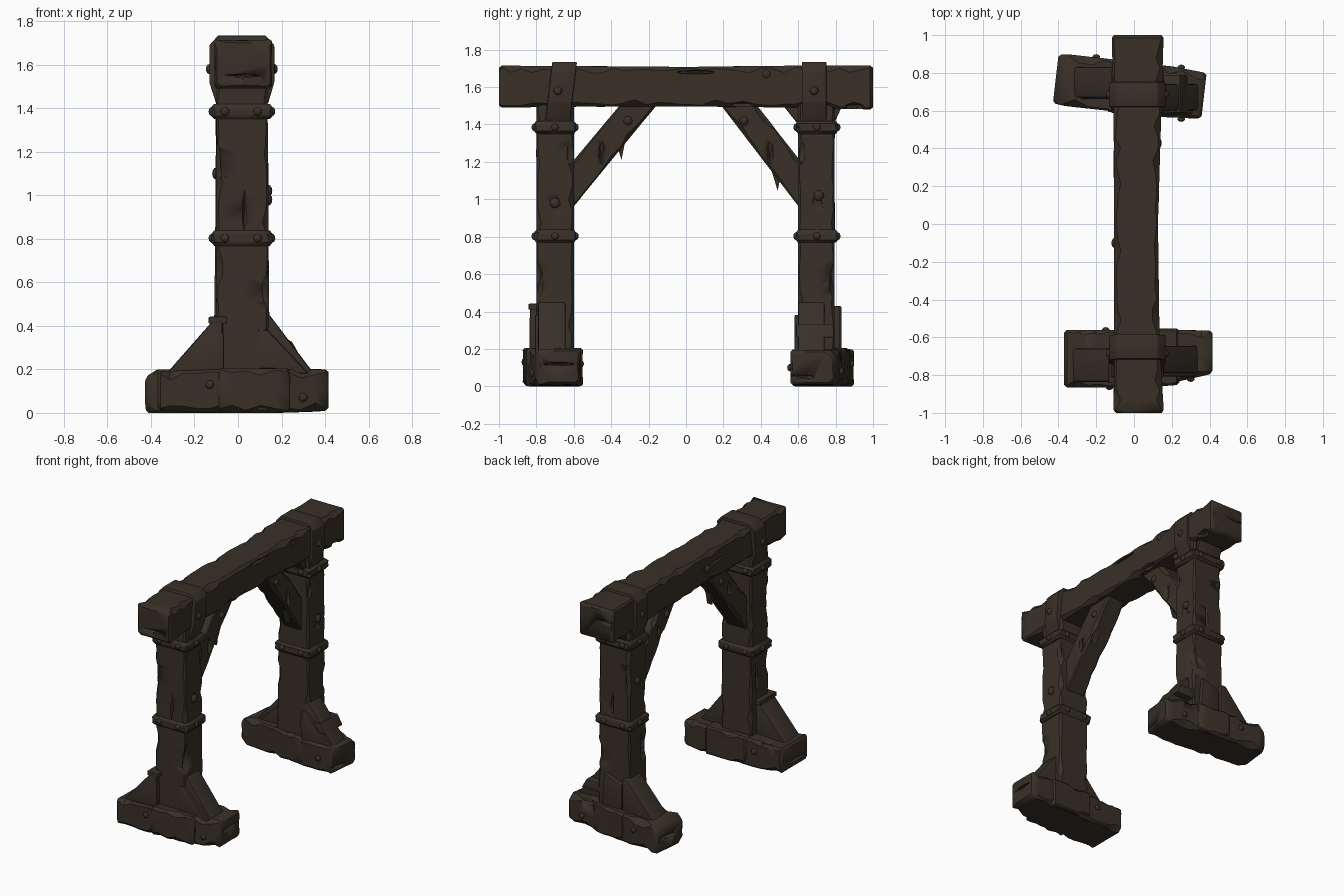
import bpy, bmesh, math, random
from mathutils import Matrix, Vector

if "Cube" in bpy.data.objects:
    bpy.data.objects.remove(bpy.data.objects["Cube"])

random.seed(7)
wood = bpy.data.materials.new("dark weathered wood")
wood.diffuse_color = (0.040, 0.030, 0.021, 1)
wood.use_nodes = True
wood.node_tree.nodes["Principled BSDF"].inputs["Base Color"].default_value = wood.diffuse_color


def finish(bm, name, angle=38):
    bmesh.ops.recalc_face_normals(bm, faces=bm.faces)
    me = bpy.data.meshes.new(name)
    bm.to_mesh(me)
    bm.free()
    ob = bpy.data.objects.new(name, me)
    bpy.context.collection.objects.link(ob)
    me.materials.append(wood)
    bpy.ops.object.select_all(action='DESELECT')
    ob.select_set(True)
    bpy.context.view_layer.objects.active = ob
    bpy.ops.object.shade_smooth_by_angle(angle=math.radians(angle))
    return ob


def timber(name, axis, stations, wear=0.016, dent=0.004, step=0.06, matrix=None):
    """Hewn beam lofted along an axis; stations are (t, a0, a1, b0, b1)."""
    rings, t0, t1 = [], stations[0][0], stations[-1][0]
    n = max(3, int((t1 - t0) / step))
    ts = [t0, t0 + 0.015] + [t0 + (t1 - t0) * i / n for i in range(1, n)] + [t1 - 0.015, t1]
    bm = bmesh.new()
    for i, t in enumerate(ts):
        k = max(j for j in range(len(stations) - 1) if stations[j][0] <= t + 1e-6)
        s, e = stations[k], stations[k + 1]
        f = min(1, (t - s[0]) / (e[0] - s[0]))
        a0, a1, b0, b1 = [s[m] + (e[m] - s[m]) * f for m in range(1, 5)]
        if i in (0, len(ts) - 1):
            a0, a1, b0, b1 = a0 + .012, a1 - .012, b0 + .012, b1 - .012
        else:
            t += random.uniform(-.3, .3) * min(step, .03) if 1 < i < len(ts) - 2 else 0
        c = [wear * random.choice((.5, .6, .8, 1, 1.2, 2)) for _ in range(4)]
        d = [random.uniform(-dent, dent * .4) for _ in range(4)]
        am, bm_ = (a0 + a1) / 2, (b0 + b1) / 2
        pts = [(a0 + c[0], b0), (am, b0 - d[0]), (a1 - c[1], b0),
               (a1, b0 + c[1]), (a1 + d[1], bm_), (a1, b1 - c[2]),
               (a1 - c[2], b1), (am, b1 + d[2]), (a0 + c[3], b1),
               (a0, b1 - c[3]), (a0 - d[3], bm_), (a0, b0 + c[0])]
        place = {'x': lambda a, b: (t, a, b), 'y': lambda a, b: (a, t, b),
                 'z': lambda a, b: (a, b, t)}[axis]
        rings.append([bm.verts.new(place(a, b)) for a, b in pts])
    for r, q in zip(rings, rings[1:]):
        for j in range(12):
            bm.faces.new((r[j], r[(j + 1) % 12], q[(j + 1) % 12], q[j]))
    bm.faces.new(rings[0])
    bm.faces.new(rings[-1])
    if matrix:
        bm.transform(matrix)
    return finish(bm, name)


def prism(name, profile, axis, lo, hi, bevel=0.01, matrix=None):
    """Profile extruded along x (profile in y,z) or y (profile in x,z)."""
    bm = bmesh.new()
    put = (lambda p, v: (v, p[0], p[1])) if axis == 'x' else (lambda p, v: (p[0], v, p[1]))
    A = [bm.verts.new(put(p, lo)) for p in profile]
    B = [bm.verts.new(put(p, hi)) for p in profile]
    bm.faces.new(A)
    bm.faces.new(B)
    for i in range(len(A)):
        j = (i + 1) % len(A)
        bm.faces.new((A[i], A[j], B[j], B[i]))
    bmesh.ops.recalc_face_normals(bm, faces=bm.faces)
    bmesh.ops.bevel(bm, geom=bm.edges[:], offset=bevel, segments=2, affect='EDGES', profile=.6)
    if matrix:
        bm.transform(matrix)
    return finish(bm, name)


def studs(name, items, r=0.02):
    """Rounded pegs; items are (position, axis index they stick out along)."""
    bm = bmesh.new()
    for p, ax in items:
        s = [r, r, r]
        s[ax] = r * .7
        bmesh.ops.create_uvsphere(bm, u_segments=10, v_segments=6, radius=1,
                                  matrix=Matrix.Translation(p) @ Matrix.Diagonal((*s, 1)))
    return finish(bm, name, 60)


def cracks(target, items):
    """Splits in the wood cut by pointed slivers: (position, half sizes)."""
    bm = bmesh.new()
    for p, s in items:
        bmesh.ops.create_icosphere(bm, subdivisions=1, radius=1,
                                   matrix=Matrix.Translation(p) @ Matrix.Diagonal((*s, 1)))
    cut = finish(bm, target.name + "_crack_cutter")
    cut.hide_render = True
    cut.hide_viewport = True
    m = target.modifiers.new("cracks", 'BOOLEAN')
    m.operation, m.object, m.solver = 'DIFFERENCE', cut, 'EXACT'


# top beam
beam = timber("top_beam", 'y', [(-1, -.108, .158, 1.49, 1.715), (-.6, -.105, .135, 1.495, 1.712),
                                (0, -.105, .127, 1.497, 1.708), (.6, -.108, .145, 1.49, 1.715),
                                (1, -.118, .157, 1.48, 1.715)], wear=.018)
cracks(beam, [((.13, .05, 1.68), (.025, .12, .012)), ((.135, .3, 1.50), (.03, .08, .025)),
              ((-.105, -.2, 1.62), (.02, .2, .008)), ((.15, .9, 1.49), (.04, .06, .03)),
              ((.02, -1, 1.55), (.10, .03, .008)), ((-.05, 1, 1.62), (.08, .03, .01))])

# posts
for side, sy in (("front", -1), ("back", 1)):
    yo, yi = (-.80, -.60) if sy < 0 else (.60, .795)
    dx = 0 if sy < 0 else -.012
    post = timber(side + "_post", 'z', [(.15, -.10 + dx, .145, yo, yi), (.9, -.098 + dx / 2, .14, yo, yi),
                                        (1.55, -.10, .135, yo, yi)], wear=.014, dent=.003)
    cracks(post, [((.03, .8 * sy, .93), (.012, .025, .10)), ((.14, .7 * sy, .98), (.012, .03, .05)),
                  ((-.10, .66 * sy, .6), (.02, .012, .13)), ((.14, .79 * sy, .56), (.035, .03, .10)),
                  ((-.10, .79 * sy, 1.15), (.03, .02, .13)), ((.14, .62 * sy, 1.25), (.02, .02, .07))])
    # collars with pegs around each post
    for level, z in (("middle", .803), ("upper", 1.385)):
        timber(f"{side}_{level}_collar", 'z', [(z - .035, -.122, .158, .7 * sy - .112, .7 * sy + .112),
                                               (z + .035, -.122, .158, .7 * sy - .112, .7 * sy + .112)],
               wear=.012, dent=.003)
        studs(f"{side}_{level}_collar_pegs",
              [((x, .7 * sy + d, z), 1) for x in (-.06, .09) for d in (-.112, .112)] +
              [((x, .7 * sy, z), 0) for x in (-.122, .158)])
    # saddle strap over the beam
    lean = .03 if sy < 0 else 0
    hug = Matrix.Translation((0, .685 * sy if sy > 0 else -.665, 0)) @ Matrix(
        ((1, 0, 0, 0), (0, 1, lean * 4, -lean * 4 * 1.6), (0, 0, 1, 0), (0, 0, 0, 1)))
    prism(side + "_beam_strap", [(-.10, 1.42), (-.132, 1.52), (-.132, 1.69), (-.09, 1.735),
                                 (.125, 1.735), (.167, 1.69), (.167, 1.52), (.138, 1.42)],
          'y', -.066, .066, .008, hug)
    studs(side + "_strap_pegs", [((-.132, .685 * sy, 1.58), 0), ((.167, .685 * sy, 1.58), 0)], .023)
    # diagonal brace between post and beam
    a, b = (Vector((.012, .68 * sy, .99)), Vector((.012, (.2 if sy < 0 else .23) * sy, 1.57)))
    L = (b - a).length
    ang = math.atan2(b.y - a.y, b.z - a.z)
    brace = timber(side + "_diagonal_brace", 'z', [(0, -.075, .075, -.079, .079), (L, -.075, .075, -.075, .075)],
                   wear=.012, dent=.003, matrix=Matrix.Translation(a) @ Matrix.Rotation(-ang, 4, 'X'))
    cracks(brace, [((.09, .45 * sy, 1.25), (.03, .02, .07)), ((-.065, .4 * sy, 1.33), (.025, .015, .06))])
    studs(side + "_brace_pegs", [((x, .31 * sy, 1.42), 0) for x in (-.063, .087)], .024)
    # hanging splinter under the brace
    sp = (-.345, 1.21) if sy < 0 else (.49, 1.045)
    prism(side + "_splinter", [sp, (sp[0] - .03, sp[1] + .10), (sp[0] - .02, sp[1] + .19),
                               (sp[0] + .03, sp[1] + .15), (sp[0] + .014, sp[1] + .07)], 'x', .03, .075, .004)

# flared bracket at the top of the back post
prism("back_post_bracket", [(.60, 1.40), (.52, 1.50), (.835, 1.50), (.79, 1.40)], 'x', -.08, .115, .008)
# wood knots
studs("wood_knots", [((.139, -.7, .98), 0), ((.139, .71, 1.02), 0), ((.128, .43, 1.67), 0),
                     ((-.10, -.1, 1.6), 0), ((-.10, .7, 1.1), 0)], .028)

# foot blocks: the front one tapers, the back one is turned
foot_f = timber("front_foot", 'x', [(-.37, -.865, -.562, .012, .19), (-.1, -.865, -.56, 0, .2),
                                    (.2, -.845, -.56, 0, .2), (.415, -.79, -.565, .01, .2)], wear=.02)
turn = Matrix.Translation((-.012, .722, 0)) @ Matrix.Rotation(-.115, 4, 'Z')
foot_b = timber("back_foot", 'x', [(-.405, -.13, .13, .0, .165), (-.34, -.137, .137, .0, .2),
                                   (.2, -.135, .135, 0, .2), (.385, -.12, .122, .01, .195)],
                wear=.02, matrix=turn)
cracks(foot_f, [((.03, -.87, .02), (.06, .03, .035)), ((.415, -.68, .12), (.04, .1, .01)),
                ((-.25, -.56, .2), (.07, .03, .03)), ((-.37, -.72, .06), (.03, .12, .012))])
cracks(foot_b, [((.37, .62, .05), (.04, .08, .015)), ((.2, .83, .2), (.06, .04, .03)),
                ((-.41, .8, .1), (.03, .09, .012))])
# raised wraps around the foot blocks
timber("front_foot_wrap", 'x', [(-.09, -.874, -.552, .003, .205), (.24, -.852, -.552, .003, .205)], wear=.016)
timber("back_foot_wrap", 'x', [(-.12, -.142, .142, .003, .205), (.14, -.142, .142, .003, .205)],
       wear=.016, matrix=turn)
studs("foot_pegs", [((-.13, -.865, .13), 1), ((.30, -.822, .07), 1), ((-.15, -.56, .12), 1),
                    ((-.2, .885, .12), 1), ((.25, .83, .08), 1), ((.25, .555, .1), 1)], .02)

# angled struts beside each post
right = [(.10, .18), (.10, .45), (.145, .45), (.35, .18)]
left = [(-.07, .18), (-.07, .43), (-.11, .43), (-.33, .18)]
for name, prof, lo, hi in (("front_right_strut", right, -.79, -.645), ("front_left_strut", left, -.835, -.66),
                           ("back_right_strut", right, .60, .74), ("back_left_strut", left, .67, .832)):
    prism(name, prof, 'y', lo, hi, .012)
    # thin side splints leaning against the strut
    c = (lo + hi) / 2
    small = [(x * .93, .18 + (z - .18) * .75) for x, z in prof]
    prism(name + "_splint", small, 'y', c - .09, c + .03, .01)
# ties around the struts
prism("front_strut_tie", [(-.135, .41), (-.135, .442), (-.05, .442), (-.05, .41)], 'y', -.842, -.65, .006)
prism("back_strut_tie", [(.08, .262), (.08, .332), (.245, .332), (.285, .262)], 'y', .588, .79, .01)
prism("back_post_splint", [(-.06, .18), (-.06, .38), (.08, .43), (.10, .18)], 'y', .76, .822, .01)
